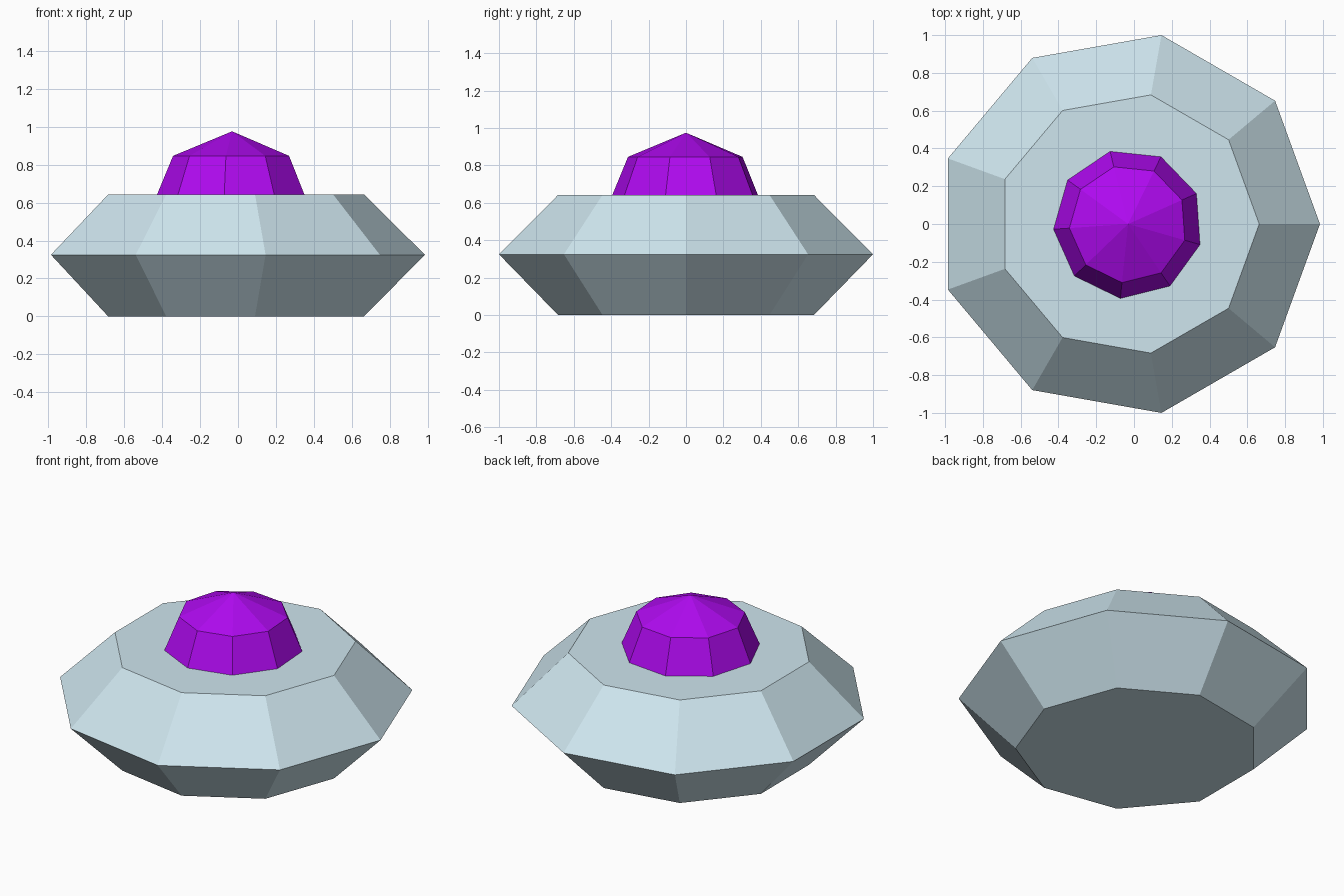
import bpy, bmesh
from math import sin, cos, pi, radians

if "Cube" in bpy.data.objects:
    bpy.data.objects.remove(bpy.data.objects["Cube"])

SIDES = 9
CX = -0.031  # shifts the odd-sided rings so the bounds are centred


def material(name, rgb):
    m = bpy.data.materials.new(name)
    m.diffuse_color = (*rgb, 1)
    m.use_nodes = True
    m.node_tree.nodes["Principled BSDF"].inputs["Base Color"].default_value = m.diffuse_color
    return m


def lathe(name, profile, mat, turn=0.0):
    """Low-poly lathe of (radius, z) points; radius 0 becomes a pole, other ends are capped."""
    bm = bmesh.new()
    rings = []
    for r, z in profile:
        n = SIDES if r > 0 else 1
        rings.append([bm.verts.new((CX + r * cos(turn + 2 * pi * i / SIDES),
                                    r * sin(turn + 2 * pi * i / SIDES), z))
                      for i in range(n)])
    for a, b in zip(rings, rings[1:]):
        for i in range(SIDES):
            j = (i + 1) % SIDES
            quad = [a[i % len(a)], a[j % len(a)], b[j % len(b)], b[i % len(b)]]
            bm.faces.new(list(dict.fromkeys(quad)))
    for ring in (rings[0], rings[-1]):
        if len(ring) > 1:
            bm.faces.new(ring)
    bmesh.ops.recalc_face_normals(bm, faces=bm.faces)
    me = bpy.data.meshes.new(name)
    bm.to_mesh(me)
    bm.free()
    me.materials.append(mat)
    ob = bpy.data.objects.new(name, me)
    bpy.context.collection.objects.link(ob)
    return ob


# Saucer hull: nine-sided, widest at the middle rim
lathe("saucer_hull", [(0.694, 0), (1.0154, 0.325), (0.694, 0.643)],
      material("pale_blue", (0.62, 0.79, 0.86)))

# Cockpit dome: coarse sphere sunk half into the hull
R, ZC = 0.441, 0.534
dome = [(0 if k in (0, 4) else R * sin(pi * k / 4), ZC - R * cos(pi * k / 4))
        for k in range(5)]
lathe("cockpit_dome", dome, material("purple", (0.43, 0.003, 0.87)), radians(24))
